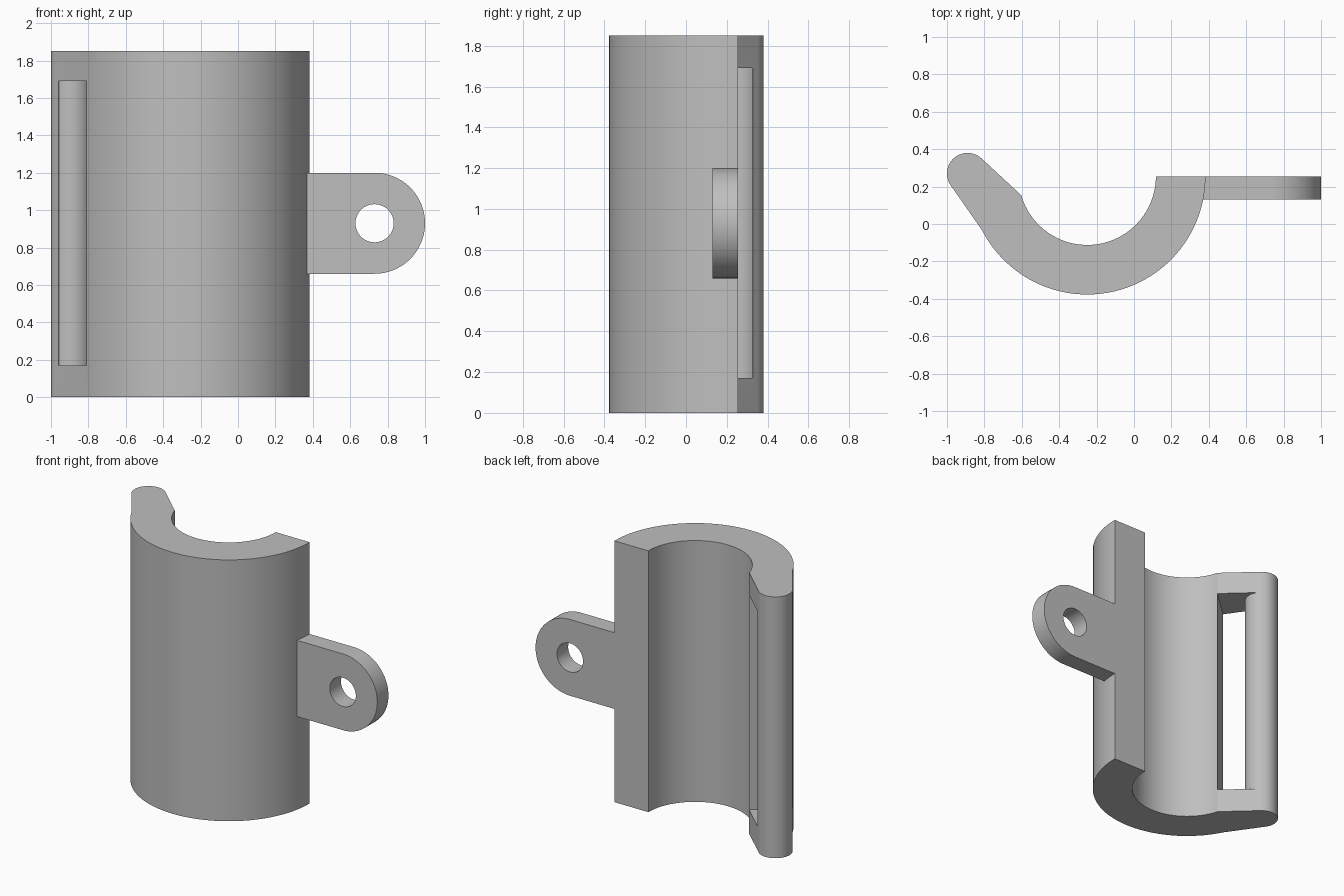
import bpy, bmesh
from math import cos, sin, radians
from mathutils import Vector

cube = bpy.data.objects.get("Cube")
if cube:
    bpy.data.objects.remove(cube, do_unlink=True)

# Single plain grey material
grey = bpy.data.materials.new("plain grey")
grey.use_nodes = True
colour = (0.52, 0.52, 0.52, 1)
grey.diffuse_color = colour
grey.node_tree.nodes["Principled BSDF"].inputs["Base Color"].default_value = colour


def arc(centre, radius, start, end, steps):
    """Points along an arc, angles in degrees."""
    angles = [radians(start + (end - start) * i / steps) for i in range(steps + 1)]
    return [(centre[0] + radius * cos(a), centre[1] + radius * sin(a)) for a in angles]


def prism(name, outline, low, high, axis="Z"):
    """Extrude an outline along z, or an x-z outline along y."""
    place = (lambda u, v: (u, v, low)) if axis == "Z" else (lambda u, v: (u, low, v))
    shift = Vector((0, 0, high - low)) if axis == "Z" else Vector((0, high - low, 0))
    bm = bmesh.new()
    face = bm.faces.new([bm.verts.new(place(u, v)) for u, v in outline])
    extruded = bmesh.ops.extrude_face_region(bm, geom=[face], use_keep_orig=True)
    verts = [g for g in extruded["geom"] if isinstance(g, bmesh.types.BMVert)]
    bmesh.ops.translate(bm, verts=verts, vec=shift)
    bmesh.ops.recalc_face_normals(bm, faces=bm.faces)
    mesh = bpy.data.meshes.new(name)
    bm.to_mesh(mesh)
    bm.free()
    mesh.materials.append(grey)
    obj = bpy.data.objects.new(name, mesh)
    bpy.context.collection.objects.link(obj)
    return obj


def select_only(obj):
    bpy.ops.object.select_all(action="DESELECT")
    obj.select_set(True)
    bpy.context.view_layer.objects.active = obj


def cut(target, cutter):
    """Subtract the cutter, then discard it."""
    select_only(target)
    mod = target.modifiers.new("cut", "BOOLEAN")
    mod.operation = "DIFFERENCE"
    mod.solver = "EXACT"
    mod.object = cutter
    bpy.ops.object.modifier_apply(modifier=mod.name)
    bpy.data.objects.remove(cutter, do_unlink=True)


HEIGHT = 1.85
shell_centre = (-0.25, 0.255)
bar_centre, bar_radius = (-0.89, 0.27), 0.11

# Half-round shell with a straight arm ending in a rounded bar
outline = (arc(shell_centre, 0.632, 0, -152.7, 48)
           + arc(bar_centre, bar_radius, 215, 47, 24)
           + arc(shell_centre, 0.367, -164, 0, 48))
shell = prism("strap_shell", outline, 0, HEIGHT)

# Strap slot between the shell and the round bar
slot = ([(-0.86, -0.081), (-0.55, 0.2)]
        + arc(bar_centre, 0.25, 30, 30, 1)[:1]
        + arc(bar_centre, bar_radius, 30, -128, 24)
        + arc(bar_centre, 0.25, -128, -128, 1)[:1])
cut(shell, prism("slot_cutter", slot, 0.17, 1.69))

# Rounded mounting tab with a bolt hole
hole_centre = (0.73, 0.93)
tab_outline = [(0.367, 1.2), (0.367, 0.66)] + arc(hole_centre, 0.27, -90, 90, 40)
tab = prism("mounting_tab", tab_outline, 0.13, 0.255, "Y")
cut(tab, prism("hole_cutter", arc(hole_centre, 0.102, 0, 352.5, 47), 0, 0.4, "Y"))

for part in (shell, tab):
    select_only(part)
    bpy.ops.object.shade_smooth_by_angle(angle=radians(25))
